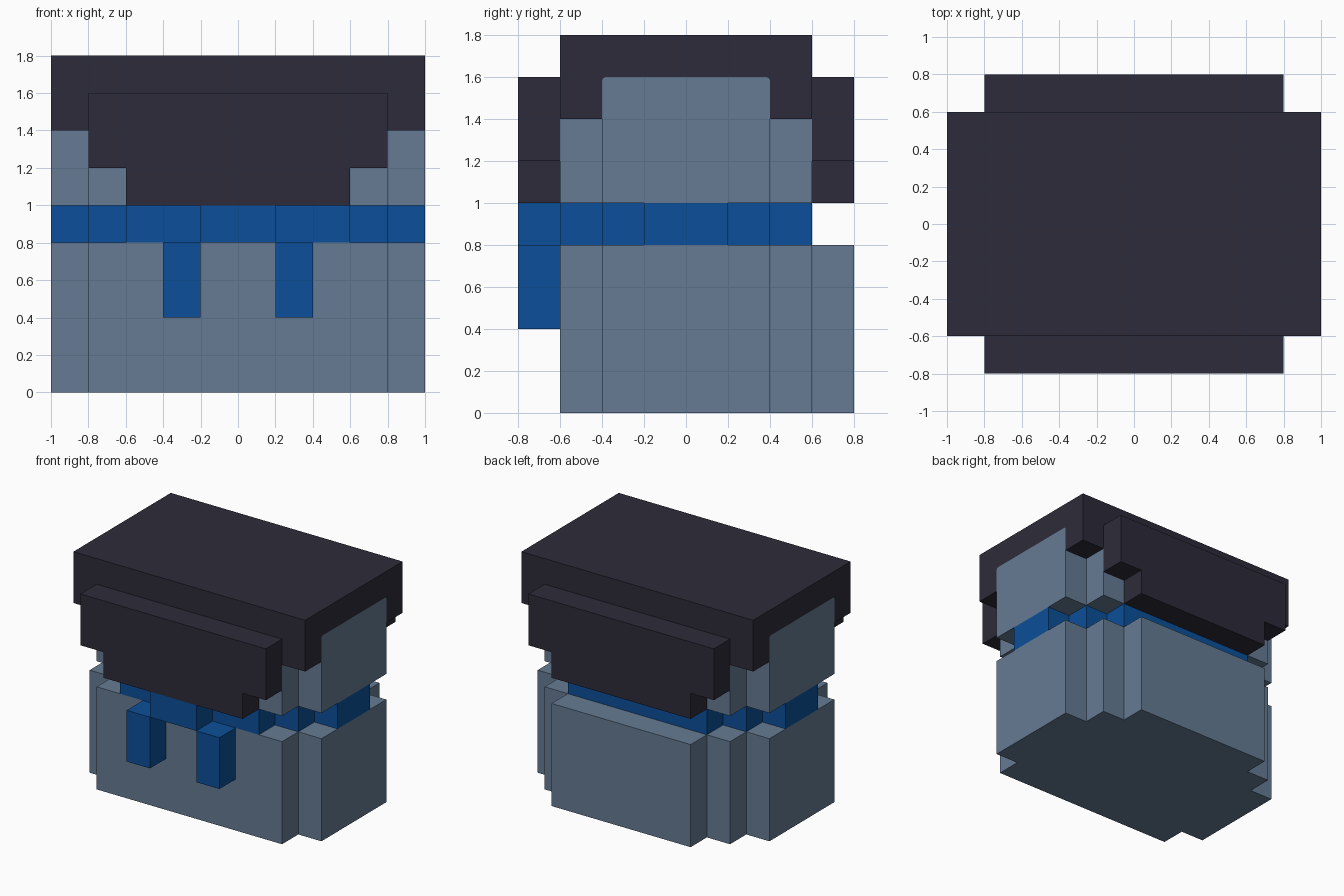
import bpy
import bmesh

cube = bpy.data.objects.get("Cube")
if cube:
    bpy.data.objects.remove(cube, do_unlink=True)


def material(name, rgb):
    mat = bpy.data.materials.new(name)
    mat.use_nodes = True
    mat.diffuse_color = (*rgb, 1)
    bsdf = next(n for n in mat.node_tree.nodes if n.type == 'BSDF_PRINCIPLED')
    bsdf.inputs["Base Color"].default_value = (*rgb, 1)
    return mat


DARK = material("dark slate", (0.026, 0.024, 0.041))
GREY = material("blue grey", (0.133, 0.198, 0.292))
BLUE = material("strong blue", (0.0033, 0.078, 0.319))


def prism(name, outline, axis, lo, hi, mat):
    """Extrude a 2D outline along an axis from lo to hi."""
    place = {
        'X': lambda a, b, t: (t, a, b),
        'Y': lambda a, b, t: (a, t, b),
        'Z': lambda a, b, t: (a, b, t),
    }[axis]
    bm = bmesh.new()
    face = bm.faces.new([bm.verts.new(place(a, b, lo)) for a, b in outline])
    moved = bmesh.ops.extrude_face_region(bm, geom=[face], use_keep_orig=True)
    for v in moved["geom"]:
        if isinstance(v, bmesh.types.BMVert):
            v.co["XYZ".index(axis)] = hi
    bmesh.ops.recalc_face_normals(bm, faces=bm.faces)
    mesh = bpy.data.meshes.new(name)
    bm.to_mesh(mesh)
    bm.free()
    mesh.materials.append(mat)
    obj = bpy.data.objects.new(name, mesh)
    bpy.context.collection.objects.link(obj)
    return obj


def box(name, x, y, z, mat):
    outline = [(x[0], y[0]), (x[1], y[0]), (x[1], y[1]), (x[0], y[1])]
    return prism(name, outline, 'Z', z[0], z[1], mat)


def mirrored(half):
    """Close a right-hand half outline with its mirror image."""
    return half + [(-a, b) for a, b in reversed(half)]


# Lower body: two steps at the back corners, one at the front corners
body = [(.6, .8), (.6, .6), (.8, .6), (.8, .4), (1, .4),
        (1, -.4), (.8, -.4), (.8, -.6)]
prism("body", mirrored(body), 'Z', 0, .8, GREY)

# Blue band with stepped corners, its front knot and two hanging straps
quarter = [(.6, .6), (.6, .4), (.8, .4), (.8, .2), (1, .2)]
band = quarter + [(a, -b) for a, b in reversed(quarter)]
prism("neck_band", mirrored(band), 'Z', .8, 1, BLUE)
box("band_knot", (-.2, .2), (-.8, -.6), (.8, 1), BLUE)
for side, s in (("left", 1), ("right", -1)):
    box(f"strap_{side}", sorted((.2 * s, .4 * s)), (-.8, -.6), (.4, .8), BLUE)

# Head: full-width core with slightly eased top corners, thinner front and back
arch = [(.4, 1.585), (.395, 1.595), (.385, 1.6)]
prism("head_core", mirrored([(.4, 1)] + arch), 'X', -1, 1, GREY)
box("head_front", (-.8, .8), (-.6, -.4), (1, 1.4), GREY)
box("head_back", (-.8, .8), (.4, .6), (1, 1.4), GREY)

# Hair cap wraps over the core, leaving its sides exposed
cap = [(.6, 1.8), (.6, 1.4), (.4, 1.4)] + arch
prism("hair_cap", mirrored(cap), 'X', -1, 1, DARK)

# Stepped hair slabs on the front and back
slab = mirrored([(.8, 1.6), (.8, 1.2), (.6, 1.2), (.6, 1)])
prism("hair_front", slab, 'Y', -.8, -.6, DARK)
prism("hair_back", slab, 'Y', .6, .8, DARK)
